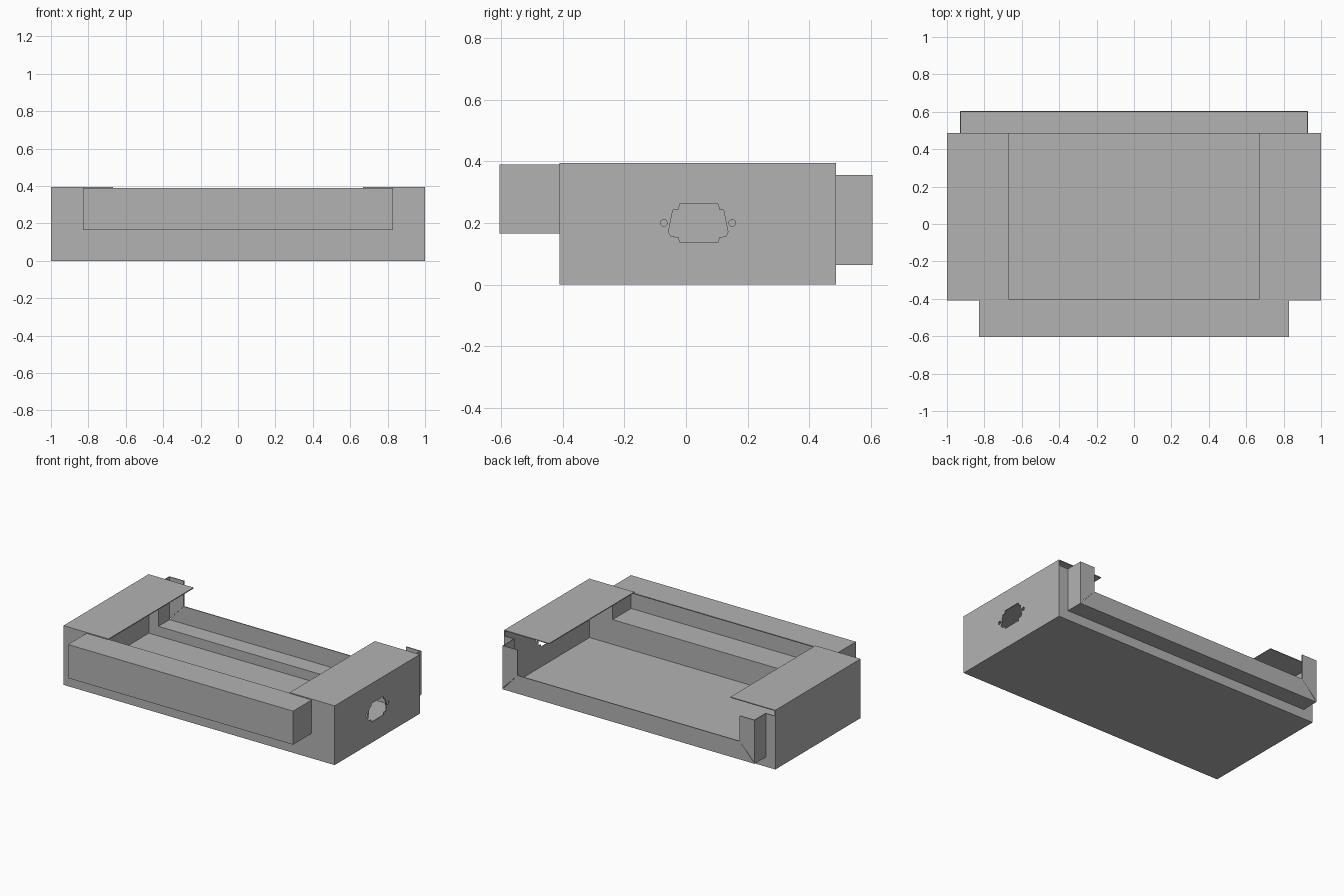
import bpy, bmesh, math
from mathutils import Matrix

cube = bpy.data.objects.get("Cube")
if cube:
    bpy.data.objects.remove(cube, do_unlink=True)

steel = bpy.data.materials.new("sheet grey")
steel.use_nodes = True
GREY = (0.45, 0.45, 0.45, 1)
steel.diffuse_color = GREY
steel.node_tree.nodes["Principled BSDF"].inputs["Base Color"].default_value = GREY

T = 0.006          # sheet thickness
H = T / 2

# Sheet extents
W, FRONT, BACK, TOP = 1.0, -0.41, 0.487, 0.395
BOX_W, BOX_Y, BOX_Z = 0.83, -0.605, 0.165      # front box
LIP_W, LIP_Y, LIP_Z = 0.93, 0.605, 0.07        # rear lip

# Local-to-world rotation for a sheet facing each axis
FACING = {
    "x": Matrix(((0, 0, 1), (1, 0, 0), (0, 1, 0))),    # outline is (y, z)
    "y": Matrix(((1, 0, 0), (0, 0, -1), (0, 1, 0))),   # outline is (x, z)
    "z": Matrix.Identity(3),                           # outline is (x, y)
}


def sheet(name, axis, at, outline, holes=()):
    """Flat sheet of thickness T centred at `at` on the axis, with optional holes."""
    cu = bpy.data.curves.new(name, "CURVE")
    cu.dimensions, cu.fill_mode, cu.extrude = "2D", "BOTH", H
    for loop in (outline, *holes):
        sp = cu.splines.new("POLY")
        sp.points.add(len(loop) - 1)
        for p, (u, v) in zip(sp.points, loop):
            p.co = (u, v, 0, 1)
        sp.use_cyclic_u = True
    tmp = bpy.data.objects.new(name, cu)
    bpy.context.collection.objects.link(tmp)
    bpy.context.view_layer.update()
    deps = bpy.context.evaluated_depsgraph_get()
    me = bpy.data.meshes.new_from_object(tmp.evaluated_get(deps))
    bpy.data.objects.remove(tmp, do_unlink=True)
    mat = FACING[axis].to_4x4()
    mat.translation["xyz".index(axis)] = at
    me.transform(mat)
    bm = bmesh.new()
    bm.from_mesh(me)
    bmesh.ops.remove_doubles(bm, verts=bm.verts, dist=1e-5)
    bmesh.ops.recalc_face_normals(bm, faces=bm.faces)
    for f in bm.faces:
        f.smooth = False
    bm.to_mesh(me)
    bm.free()
    me.materials.clear()
    me.materials.append(steel)
    ob = bpy.data.objects.new(name, me)
    bpy.context.collection.objects.link(ob)
    return ob


def rect(u0, u1, v0, v1):
    return [(u0, v0), (u1, v0), (u1, v1), (u0, v1)]


def circle(u, v, r, n=16):
    return [(u + r * math.cos(i * math.tau / n), v + r * math.sin(i * math.tau / n))
            for i in range(n)]


# Floor pan
sheet("floor", "z", H, rect(-W, W, FRONT, BACK))

# Front: mitred riser, shelf, face and top of the box
sheet("front_riser", "y", FRONT + H,
      [(-W, 0), (W, 0), (BOX_W, BOX_Z), (-BOX_W, BOX_Z)])
sheet("front_shelf", "z", BOX_Z + H, rect(-BOX_W, BOX_W, BOX_Y, FRONT + T))
sheet("front_face", "y", BOX_Y + H, rect(-BOX_W, BOX_W, BOX_Z, TOP - T))
sheet("front_top", "z", TOP - T - H, rect(-BOX_W, BOX_W, BOX_Y, FRONT + T))

# Rear: low riser, shelf and mitred lip
sheet("rear_riser", "y", BACK - H,
      [(-W, 0), (W, 0), (LIP_W, LIP_Z), (-LIP_W, LIP_Z)])
sheet("rear_shelf", "z", LIP_Z - H, rect(-LIP_W, LIP_W, BACK - T, LIP_Y))
RETURN_W, RETURN_Z, TAB_TOP = 0.82, 0.185, 0.355
sheet("rear_lip", "y", LIP_Y - H,
      [(-LIP_W, LIP_Z - T), (LIP_W, LIP_Z - T), (RETURN_W, RETURN_Z), (-RETURN_W, RETURN_Z)])

# Connector cutout and its two screw holes, on the left wall only
port = [(-0.02, 0.262), (0.104, 0.262), (0.108, 0.243), (0.122, 0.241), (0.136, 0.17),
        (0.13, 0.156), (0.108, 0.154), (0.104, 0.137), (-0.02, 0.137), (-0.024, 0.154),
        (-0.048, 0.156), (-0.057, 0.17), (-0.043, 0.241), (-0.024, 0.243)]
cutouts = [port, circle(-0.072, 0.2, 0.011), circle(0.15, 0.2, 0.011)]

for side, s in (("left", 1), ("right", -1)):
    def mirrored(pts):
        return [(s * u, v) for u, v in pts]

    # Side wall and top flange
    sheet(side + "_wall", "x", s * (W - H), rect(FRONT, BACK, 0, TOP),
          cutouts if s > 0 else ())
    sheet(side + "_top_flange", "z", TOP - H, mirrored(rect(0.668, W, FRONT, BACK)))
    # Front corner: mitred flange and box end
    sheet(side + "_front_flange", "y", FRONT + H,
          mirrored([(W, 0), (W, TOP), (BOX_W, TOP), (BOX_W, BOX_Z)]))
    sheet(side + "_box_end", "x", s * (BOX_W - H), rect(BOX_Y, FRONT + T, BOX_Z, TOP - T))
    # Rear corner: flange, outward tab and mitred return
    sheet(side + "_rear_flange", "y", BACK - H,
          mirrored([(W, 0), (W, TAB_TOP), (LIP_W, TAB_TOP), (LIP_W, LIP_Z)]))
    sheet(side + "_rear_tab", "x", s * (LIP_W - H), rect(BACK - T, LIP_Y, LIP_Z - T, TAB_TOP))
    sheet(side + "_rear_return", "y", LIP_Y - H,
          mirrored([(LIP_W, LIP_Z), (LIP_W, TAB_TOP), (RETURN_W, TAB_TOP), (RETURN_W, RETURN_Z)]))
